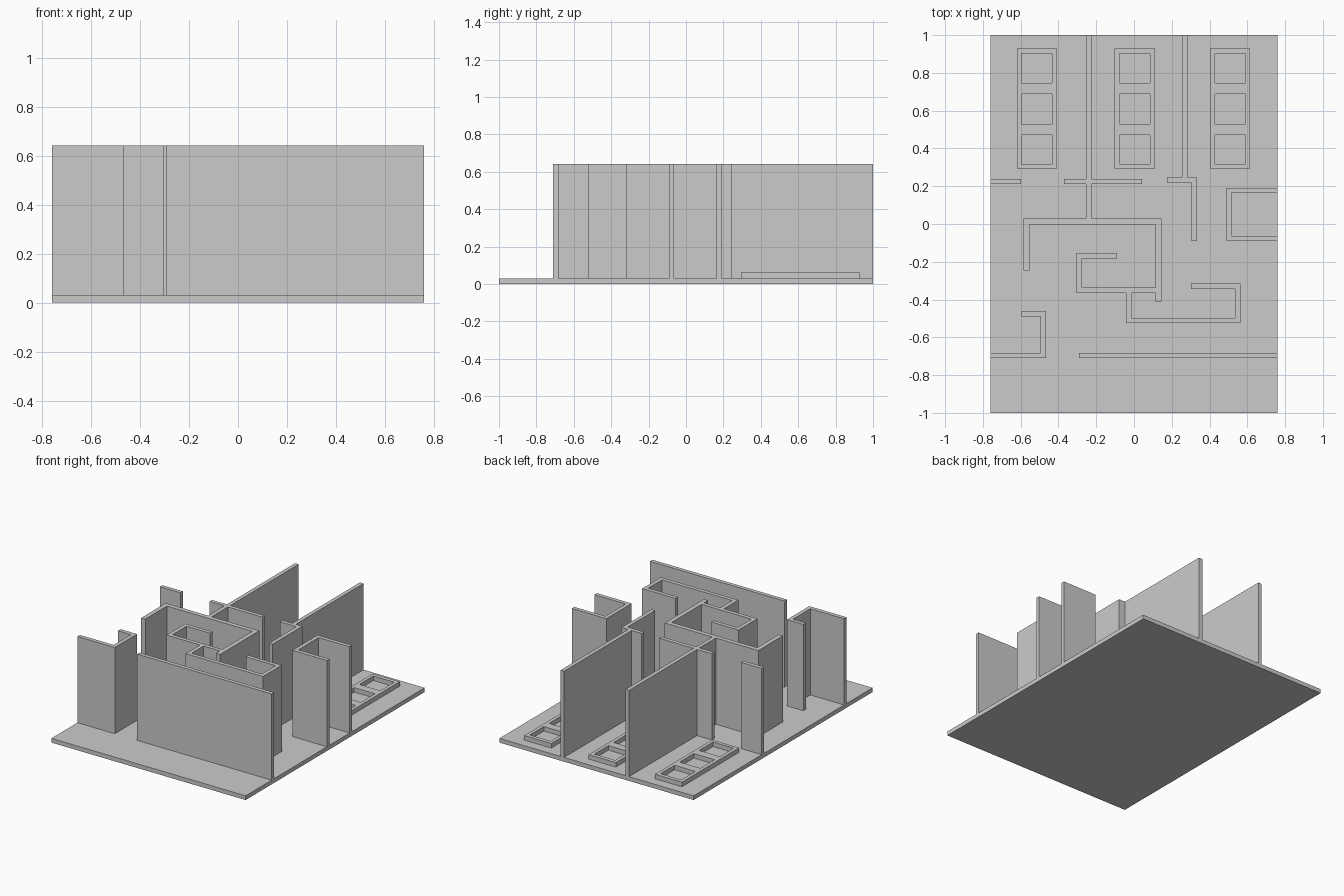
import bpy
import bmesh
from mathutils import Vector

cube = bpy.data.objects.get("Cube")
if cube:
    bpy.data.objects.remove(cube, do_unlink=True)

FLOOR, TRAY_TOP, WALL_TOP = 0.03, 0.062, 0.64
THICK = 0.028

grey = bpy.data.materials.new("plain_grey")
grey.use_nodes = True
grey.diffuse_color = (0.6, 0.6, 0.6, 1)
grey.node_tree.nodes["Principled BSDF"].inputs["Base Color"].default_value = grey.diffuse_color


def finish(name, bm):
    bmesh.ops.recalc_face_normals(bm, faces=bm.faces)
    mesh = bpy.data.meshes.new(name)
    bm.to_mesh(mesh)
    bm.free()
    mesh.materials.append(grey)
    obj = bpy.data.objects.new(name, mesh)
    bpy.context.collection.objects.link(obj)
    return obj


def extrude_up(bm, faces, height):
    geom = bmesh.ops.extrude_face_region(bm, geom=faces)["geom"]
    verts = [g for g in geom if isinstance(g, bmesh.types.BMVert)]
    bmesh.ops.translate(bm, verts=verts, vec=(0, 0, height))


def wall(name, *points, thick=THICK):
    """Mitred wall of even thickness along a centre line."""
    pts = [Vector(p) for p in points]
    dirs = [(b - a).normalized() for a, b in zip(pts, pts[1:])]
    left, right = [], []
    for i, p in enumerate(pts):
        d0, d1 = dirs[max(i - 1, 0)], dirs[min(i, len(dirs) - 1)]
        n0, n1 = Vector((-d0.y, d0.x)), Vector((-d1.y, d1.x))
        offset = (n0 + n1) / (1 + n0.dot(n1)) * thick / 2
        left.append(p + offset)
        right.append(p - offset)
    bm = bmesh.new()
    lv = [bm.verts.new((*p, FLOOR)) for p in left]
    rv = [bm.verts.new((*p, FLOOR)) for p in right]
    faces = [bm.faces.new((rv[i], rv[i + 1], lv[i + 1], lv[i])) for i in range(len(dirs))]
    extrude_up(bm, faces, WALL_TOP - FLOOR)
    return finish(name, bm)


def tray(name, x0, x1):
    """Low frame with three square openings."""
    xs = [x0, x0 + 0.025, x1 - 0.025, x1]
    ys = [0.293, 0.317, 0.472, 0.53, 0.688, 0.746, 0.902, 0.93]
    bm = bmesh.new()
    grid = [[bm.verts.new((x, y, FLOOR)) for x in xs] for y in ys]
    faces = []
    for j in range(len(ys) - 1):
        for i in range(len(xs) - 1):
            if i == 1 and j % 2 == 1:
                continue
            faces.append(bm.faces.new((grid[j][i], grid[j][i + 1],
                                       grid[j + 1][i + 1], grid[j + 1][i])))
    extrude_up(bm, faces, TRAY_TOP - FLOOR)
    return finish(name, bm)


# Floor slab
slab = bmesh.new()
bmesh.ops.create_cube(slab, size=1)
bmesh.ops.scale(slab, verts=slab.verts, vec=(1.52, 2, FLOOR))
bmesh.ops.translate(slab, verts=slab.verts, vec=(0, 0, FLOOR / 2))
finish("floor_slab", slab)

# Rear dividers and their cross walls
wall("right_divider_rear", (-0.24, 1), (-0.24, 0.239))
wall("right_cross_wall", (-0.37, 0.225), (0.043, 0.225))
wall("right_divider_front", (-0.24, 0.211), (-0.24, 0.027))
wall("left_divider", (0.268, 1), (0.268, 0.245))
wall("left_hook_wall", (0.175, 0.231), (0.319, 0.231), (0.319, -0.09))
wall("right_side_stub", (-0.76, 0.225), (-0.598, 0.225))

# Side alcove
wall("left_alcove", (0.76, 0.177), (0.503, 0.177), (0.503, -0.077), (0.76, -0.077))

# Central rooms
wall("central_wall", (-0.57, -0.245), (-0.57, 0.013), (0.13, 0.013), (0.13, -0.41),
     thick=0.032)
wall("inner_hook_wall", (-0.09, -0.168), (-0.29, -0.168), (-0.29, -0.351), (0.114, -0.351))
wall("front_room_wall", (-0.028, -0.365), (-0.028, -0.511), (0.549, -0.511),
     (0.549, -0.329), (0.302, -0.329))

# Front walls
wall("front_right_corner", (-0.76, -0.696), (-0.481, -0.696), (-0.481, -0.475),
     (-0.595, -0.475))
wall("front_wall", (-0.292, -0.696), (0.76, -0.696))

# Rear trays
tray("right_tray", -0.62, -0.408)
tray("middle_tray", -0.102, 0.11)
tray("left_tray", 0.403, 0.615)
